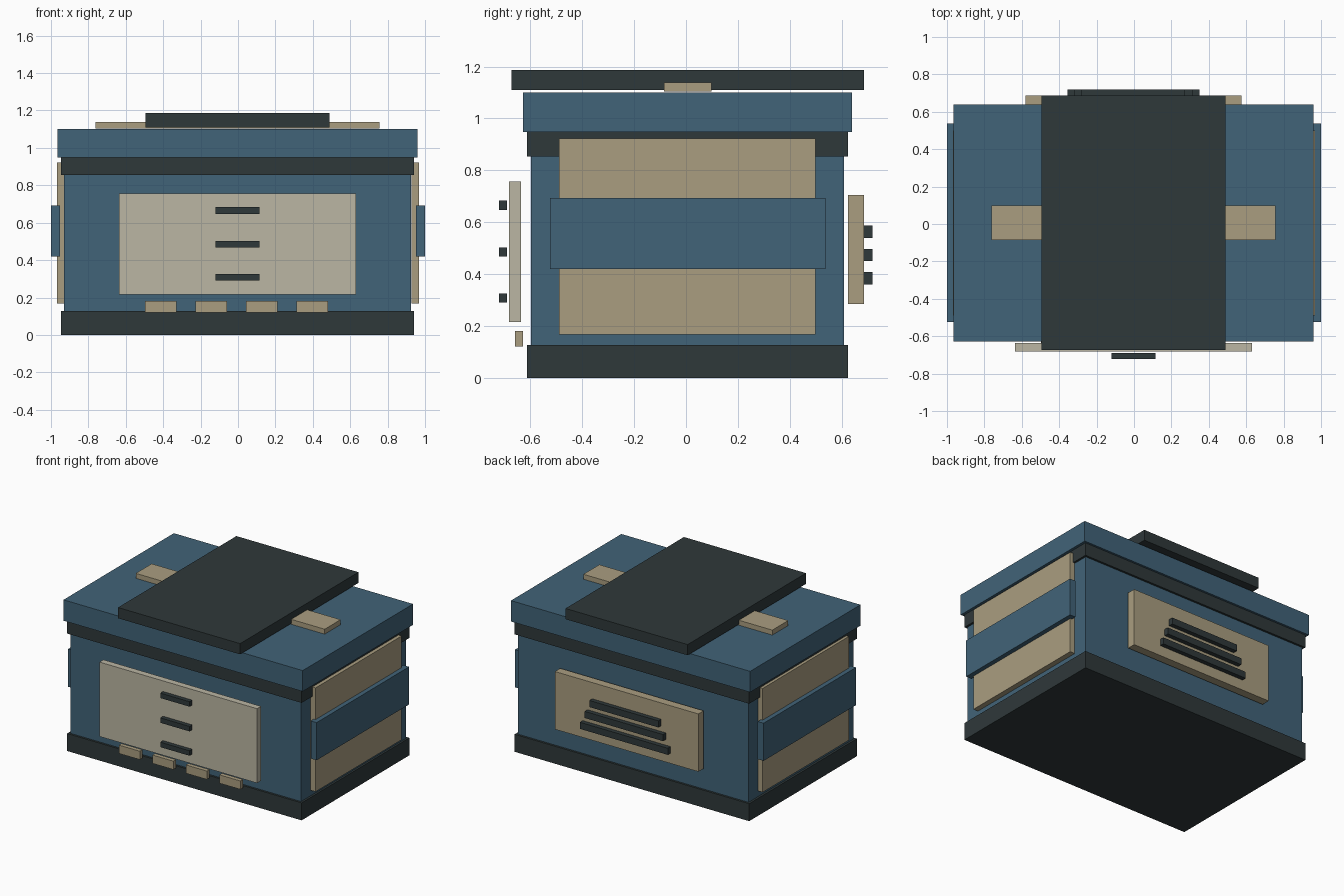
import bpy

if "Cube" in bpy.data.objects:
    bpy.data.objects.remove(bpy.data.objects["Cube"])


def material(name, rgb):
    m = bpy.data.materials.new(name)
    m.diffuse_color = (*rgb, 1)
    m.use_nodes = True
    m.node_tree.nodes["Principled BSDF"].inputs["Base Color"].default_value = m.diffuse_color
    return m


BLUE = material("blue", (0.053, 0.125, 0.188))
DARK = material("charcoal", (0.028, 0.040, 0.042))
TAN = material("tan", (0.40, 0.34, 0.216))
PALE = material("pale_tan", (0.497, 0.468, 0.366))


def box(name, x, y, z, mat):
    """Box from (min, max) ranges on each axis."""
    bpy.ops.mesh.primitive_cube_add(
        size=1, location=[(a + b) / 2 for a, b in (x, y, z)])
    o = bpy.context.object
    o.name = name
    o.scale = [b - a for a, b in (x, y, z)]
    bpy.ops.object.transform_apply(location=False, rotation=False, scale=True)
    o.data.materials.append(mat)
    return o


# Main case: body, dark trims, lid
box("body", (-0.93, 0.926), (-0.598, 0.61), (0.005, 0.95), BLUE)
box("base_trim", (-0.946, 0.941), (-0.613, 0.625), (0, 0.127), DARK)
box("upper_trim", (-0.946, 0.941), (-0.613, 0.625), (0.854, 0.948), DARK)
box("lid", (-0.964, 0.96), (-0.628, 0.64), (0.948, 1.10), BLUE)

# Lid strap and raised top plate
box("lid_strap", (-0.763, 0.757), (-0.085, 0.098), (1.103, 1.139), TAN)
box("top_plate", (-0.494, 0.488), (-0.673, 0.687), (1.109, 1.187), DARK)

# Side panels with a band across each
for side, s in (("left", -1), ("right", 1)):
    panel = sorted((s * 0.928, s * 0.967))
    band = sorted((s * 0.953, s * 1.0))
    box(side + "_panel", panel, (-0.49, 0.50), (0.168, 0.923), TAN)
    box(side + "_band", band, (-0.525, 0.537), (0.419, 0.693), BLUE)

# Front panel with plain raised bars
box("front_panel", (-0.636, 0.632), (-0.683, -0.637), (0.215, 0.756), PALE)
for i, z in enumerate((0.308, 0.485, 0.665)):
    box(f"front_bar_{i + 1}", (-0.12, 0.115), (-0.721, -0.690),
        (z - 0.018, z + 0.018), DARK)

# Row of tabs under the front panel
for i in range(4):
    x = -0.412 + i * 0.2695
    box(f"front_tab_{i + 1}", (x - 0.084, x + 0.084), (-0.66, -0.629),
        (0.12, 0.181), TAN)

# Back panel with three vent slats, longest at the bottom
box("back_panel", (-0.58, 0.574), (0.625, 0.686), (0.285, 0.705), TAN)
for i in range(3):
    z, half = 0.384 + i * 0.0895, 0.353 - i * 0.038
    box(f"vent_slat_{i + 1}", (-0.003 - half, -0.003 + half), (0.686, 0.718),
        (z - 0.024, z + 0.024), DARK)
